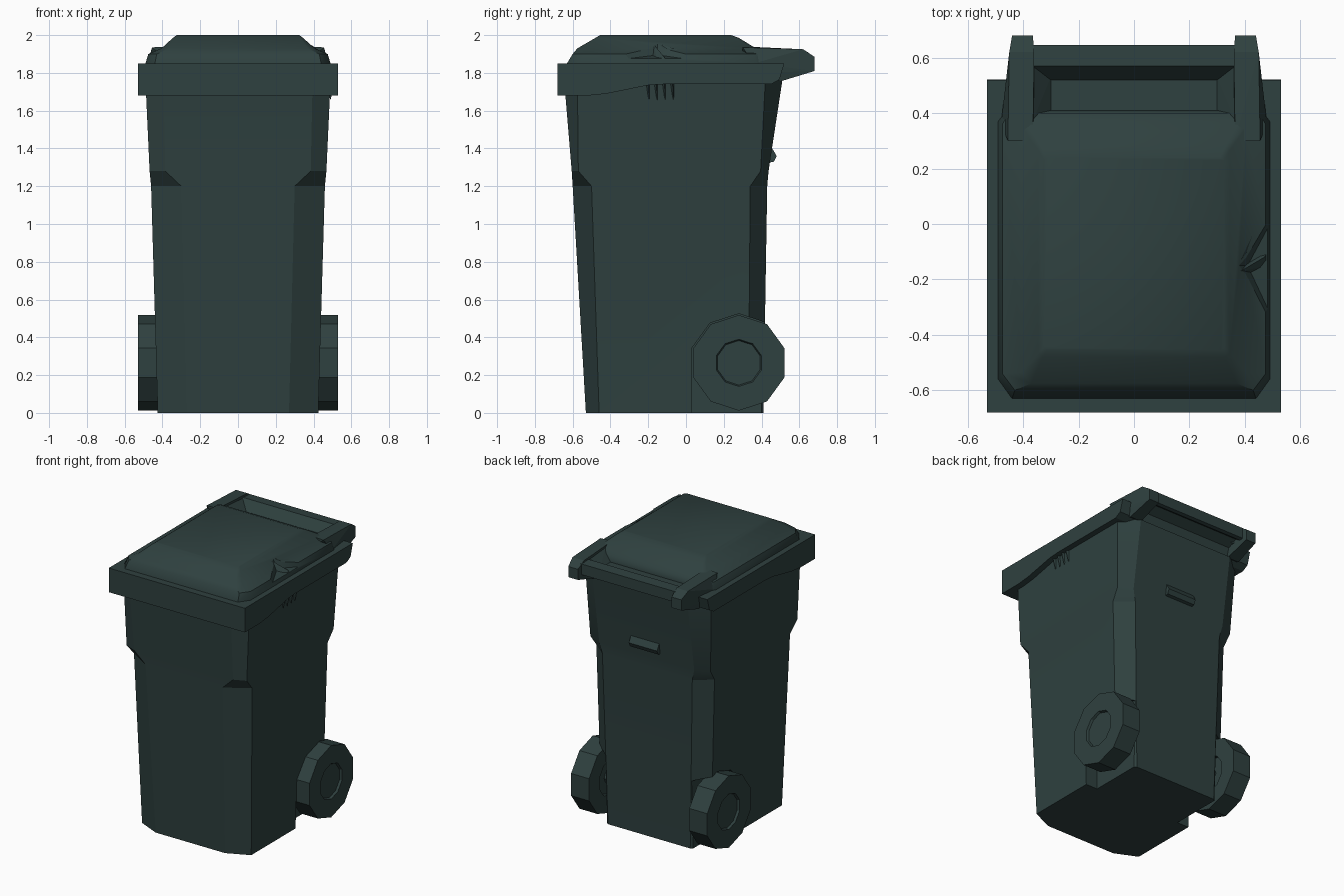
import bpy, bmesh, math
from mathutils import Vector

if "Cube" in bpy.data.objects:
    bpy.data.objects.remove(bpy.data.objects["Cube"])

mat = bpy.data.materials.new("dark green plastic")
mat.diffuse_color = (0.028, 0.052, 0.050, 1)
mat.use_nodes = True
mat.node_tree.nodes["Principled BSDF"].inputs["Base Color"].default_value = mat.diffuse_color


def finish(name, bm, angle=30):
    bmesh.ops.recalc_face_normals(bm, faces=bm.faces[:])
    me = bpy.data.meshes.new(name)
    bm.to_mesh(me)
    bm.free()
    me.materials.append(mat)
    ob = bpy.data.objects.new(name, me)
    bpy.context.collection.objects.link(ob)
    if angle:
        smooth(ob, angle)
    return ob


def smooth(ob, angle):
    bpy.ops.object.select_all(action='DESELECT')
    ob.select_set(True)
    bpy.context.view_layer.objects.active = ob
    bpy.ops.object.shade_smooth_by_angle(angle=math.radians(angle))


def loft(name, rings, angle=30):
    bm = bmesh.new()
    vs = [[bm.verts.new(p) for p in r] for r in rings]
    n = len(vs[0])
    for a, b in zip(vs, vs[1:]):
        for i in range(n):
            j = (i + 1) % n
            bm.faces.new((a[i], a[j], b[j], b[i]))
    bm.faces.new(vs[0])
    bm.faces.new(vs[-1])
    return finish(name, bm, angle)


def hull(name, pts, angle=0):
    bm = bmesh.new()
    for p in pts:
        bm.verts.new(p)
    r = bmesh.ops.convex_hull(bm, input=bm.verts[:])
    junk = [g for g in r["geom_interior"] + r["geom_unused"] if isinstance(g, bmesh.types.BMVert)]
    if junk:
        bmesh.ops.delete(bm, geom=list(set(junk)), context='VERTS')
    bmesh.ops.dissolve_limit(bm, angle_limit=0.01, verts=bm.verts[:], edges=bm.edges[:])
    return finish(name, bm, angle)


def prism(name, yz, x0, x1):
    return loft(name, [[(x, y, z) for y, z in yz] for x in (x0, x1)], 0)


def cut(ob, cutter):
    m = ob.modifiers.new("cut", 'BOOLEAN')
    m.operation = 'DIFFERENCE'
    m.solver = 'EXACT'
    m.object = cutter
    bpy.context.view_layer.update()
    dg = bpy.context.evaluated_depsgraph_get()
    me = bpy.data.meshes.new_from_object(ob.evaluated_get(dg))
    ob.modifiers.clear()
    ob.data = me
    bpy.data.objects.remove(cutter)


def octagon(z, xw, yf, yb, fx, sy, bx, by):
    # front chamfer runs (fx, yf) to (xw, sy), back chamfer (xw, by) to (bx, yb)
    h = [(fx, yf), (xw, sy), (xw, by), (bx, yb)]
    return [(x, y, z) for x, y in h] + [(-x, y, z) for x, y in reversed(h)]


# tapered body with a shoulder where the corner chamfers shrink
body = loft("bin_body", [
    octagon(0.0, .425, -.53, .41, .27, -.46, .32, .33),
    octagon(1.2, .460, -.60, .43, .30, -.50, .35, .34),
    octagon(1.28, .468, -.605, .437, .385, -.57, .37, .395),
    octagon(1.76, .490, -.645, .51, .395, -.575, .37, .42)], 20)

# wheel wells and wheels
WY, WZ, R = .28, .265, .253
for s, side in ((1, "right"), (-1, "left")):
    prof = [(WY + .26 * math.sin(i * math.pi / 5), WZ + .26 * math.cos(i * math.pi / 5)) for i in range(10)]
    prof += [(.033, -.1), (.6, -.1), (.033, .3)]
    cut(body, hull("well_cutter", [(s * x, y, z) for x in (.335, .7) for y, z in prof]))

    rings = []
    for x, r in ((.41, .09), (.41, .125), (.39, .13), (.39, R), (.53, R), (.53, .125), (.515, .118)):
        rings.append([(s * x, WY + r * math.sin(i * math.pi / 5), WZ + r * math.cos(i * math.pi / 5))
                      for i in range(10)])
    loft(side + "_wheel", rings, 0)

# axle
loft("axle", [[(x, WY + .045 * math.cos(i * math.pi / 4), WZ + .045 * math.sin(i * math.pi / 4))
               for i in range(8)] for x in (-.42, .42)], 0)

# small grip on the back
prism("back_grip", [(.42, 1.43), (.445, 1.42), (.48, 1.36), (.465, 1.33), (.42, 1.32)], -.11, .11)

# lid rim, deeper at the front
prism("lid_rim", [(-.68, 1.68), (-.52, 1.68), (-.42, 1.69), (-.2, 1.735), (-.12, 1.74), (.45, 1.74),
                  (.495, 1.765), (.52, 1.85), (-.68, 1.85)], -.53, .53)

# raised lid panel
dome = loft("lid_panel", [
    octagon(1.80, .49, -.63, .41, .44, -.56, .46, .37),
    octagon(1.85, .49, -.63, .41, .44, -.56, .46, .37),
    octagon(1.90, .475, -.60, .40, .43, -.54, .45, .36),
    octagon(1.93, .405, -.575, .37, .37, -.535, .38, .35),
    octagon(1.985, .345, -.48, .28, .33, -.465, .33, .265),
    octagon(2.0, .325, -.455, .24, .315, -.445, .31, .23)], 35)

# crumpled dent in the right edge of the lid
cut(dome, hull("dent_cutter", [(.365, -.15, 1.98), (.41, -.15, 1.895), (.56, -.47, 1.855),
                               (.56, .13, 1.855), (.56, -.45, 2.1), (.56, .12, 2.1), (.42, -.15, 2.1)]))
smooth(dome, 35)
for i, (y0, y1) in enumerate(((-.13, .05), (-.17, -.12))):
    hull("dent_fold_%d" % (i + 1), [(.385, y0, 1.95), (.40, y0 - .03, 1.87), (.40, y0 + .03, 1.87),
                                    (.49, y1 - .03, 1.85), (.49, y1 + .03, 1.85), (.47, y1, 1.89)])
for i in range(4):
    y = -.21 + i * .043
    hull("rim_crease_%d" % (i + 1), [(.47, y - .012, 1.745), (.47, y + .022, 1.745),
                                     (.51, y + .01, 1.745), (.49, y + .015, 1.655)])

# handle arms with sloped inner walls
for s, side in ((1, "right"), (-1, "left")):
    arm = [(.455, .30, 1.935), (.365, .30, 1.94), (.45, .62, 1.925), (.36, .62, 1.925),
           (.44, .68, 1.885), (.365, .68, 1.885), (.44, .68, 1.81), (.365, .68, 1.81),
           (.45, .50, 1.755), (.36, .50, 1.755), (.47, .40, 1.80), (.36, .40, 1.80),
           (.48, .36, 1.85), (.36, .30, 1.85)]
    hull(side + "_handle_arm", [(s * x, y, z) for x, y, z in arm])
    hull(side + "_arm_slope", [(s * x, y, z) for x, y, z in (
        (.30, .36, 1.85), (.30, .53, 1.85), (.37, .36, 1.93), (.37, .57, 1.92),
        (.37, .36, 1.83), (.37, .57, 1.83))])

# handle bar across the back
prism("handle_bar", [(.515, 1.845), (.57, 1.915), (.645, 1.91), (.645, 1.835), (.62, 1.83),
                     (.58, 1.855), (.515, 1.82)], -.37, .37)
